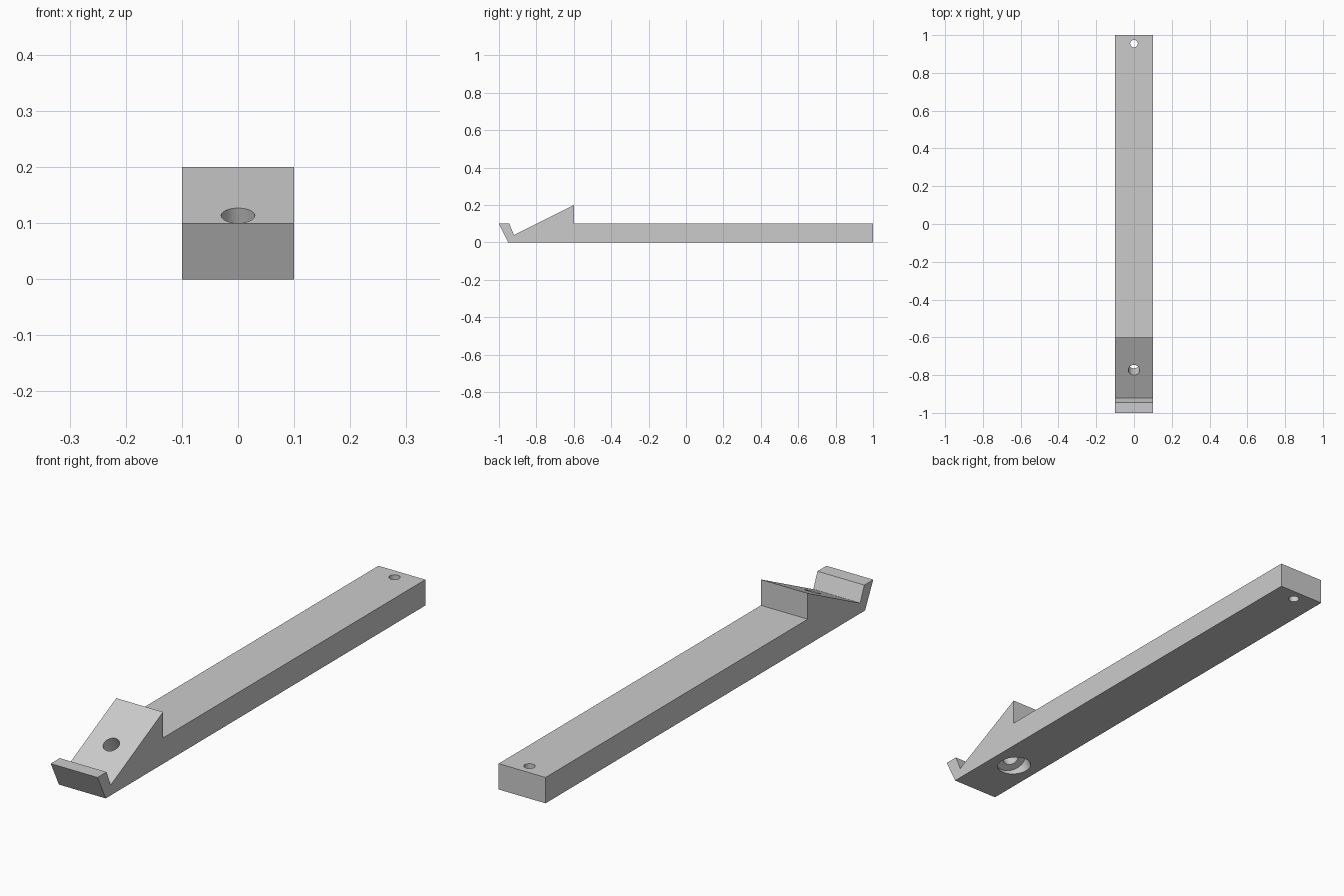
import bpy
import bmesh
import math
from mathutils import Vector

cube = bpy.data.objects.get("Cube")
if cube:
    bpy.data.objects.remove(cube, do_unlink=True)

HALF_WIDTH = 0.1
grey = bpy.data.materials.new("plain grey")
grey.use_nodes = True
colour = (0.6, 0.6, 0.6, 1)
grey.diffuse_color = colour
grey.node_tree.nodes["Principled BSDF"].inputs["Base Color"].default_value = colour


def add_object(name, bm):
    bmesh.ops.recalc_face_normals(bm, faces=bm.faces)
    mesh = bpy.data.meshes.new(name)
    bm.to_mesh(mesh)
    bm.free()
    mesh.materials.append(grey)
    obj = bpy.data.objects.new(name, mesh)
    bpy.context.collection.objects.link(obj)
    return obj


def drill(target, name, radius, start, end):
    """Cut a round hole running from start to end."""
    start, end = Vector(start), Vector(end)
    axis = end - start
    bm = bmesh.new()
    bmesh.ops.create_cone(bm, cap_ends=True, segments=48, radius1=radius,
                          radius2=radius, depth=axis.length)
    cutter = add_object(name, bm)
    cutter.rotation_mode = 'QUATERNION'
    cutter.rotation_quaternion = axis.to_track_quat('Z', 'Y')
    cutter.location = (start + end) / 2
    cutter.hide_render = True
    cutter.hide_set(True)
    cutter.display_type = 'WIRE'
    mod = target.modifiers.new(name, 'BOOLEAN')
    mod.operation = 'DIFFERENCE'
    mod.solver = 'EXACT'
    mod.object = cutter


# Bar with a wedge and a hooked lip, extruded from its side profile
profile = [(-1, 0.1), (-0.95, 0), (1, 0), (1, 0.1),
           (-0.6, 0.1), (-0.6, 0.2), (-0.92, 0.04), (-0.945, 0.1)]
bm = bmesh.new()
side = bm.faces.new([bm.verts.new((-HALF_WIDTH, y, z)) for y, z in profile])
grown = bmesh.ops.extrude_face_region(bm, geom=[side])
bmesh.ops.translate(bm, vec=(2 * HALF_WIDTH, 0, 0),
                    verts=[v for v in grown["geom"] if isinstance(v, bmesh.types.BMVert)])
bar = add_object("hooked_bar", bm)

# Upright hole at the far end
drill(bar, "end_hole_cutter", 0.02, (0, 0.955, -0.1), (0, 0.955, 0.2))

# Hole square to the wedge slope, widened from below
slope = math.atan2(0.16, 0.32)
normal = Vector((0, -math.sin(slope), math.cos(slope)))
mouth = Vector((0, -0.773, 0.1135))
drill(bar, "wedge_hole_cutter", 0.03, mouth + normal * 0.1, mouth - normal * 0.25)
drill(bar, "wedge_counterbore_cutter", 0.06, mouth - normal * 0.08, mouth - normal * 0.25)

# Smooth hole walls with crisp edges
bpy.ops.object.select_all(action='DESELECT')
bar.select_set(True)
bpy.context.view_layer.objects.active = bar
for mod in list(bar.modifiers):
    bpy.ops.object.modifier_apply(modifier=mod.name)
bpy.ops.object.shade_smooth_by_angle(angle=math.radians(20))
